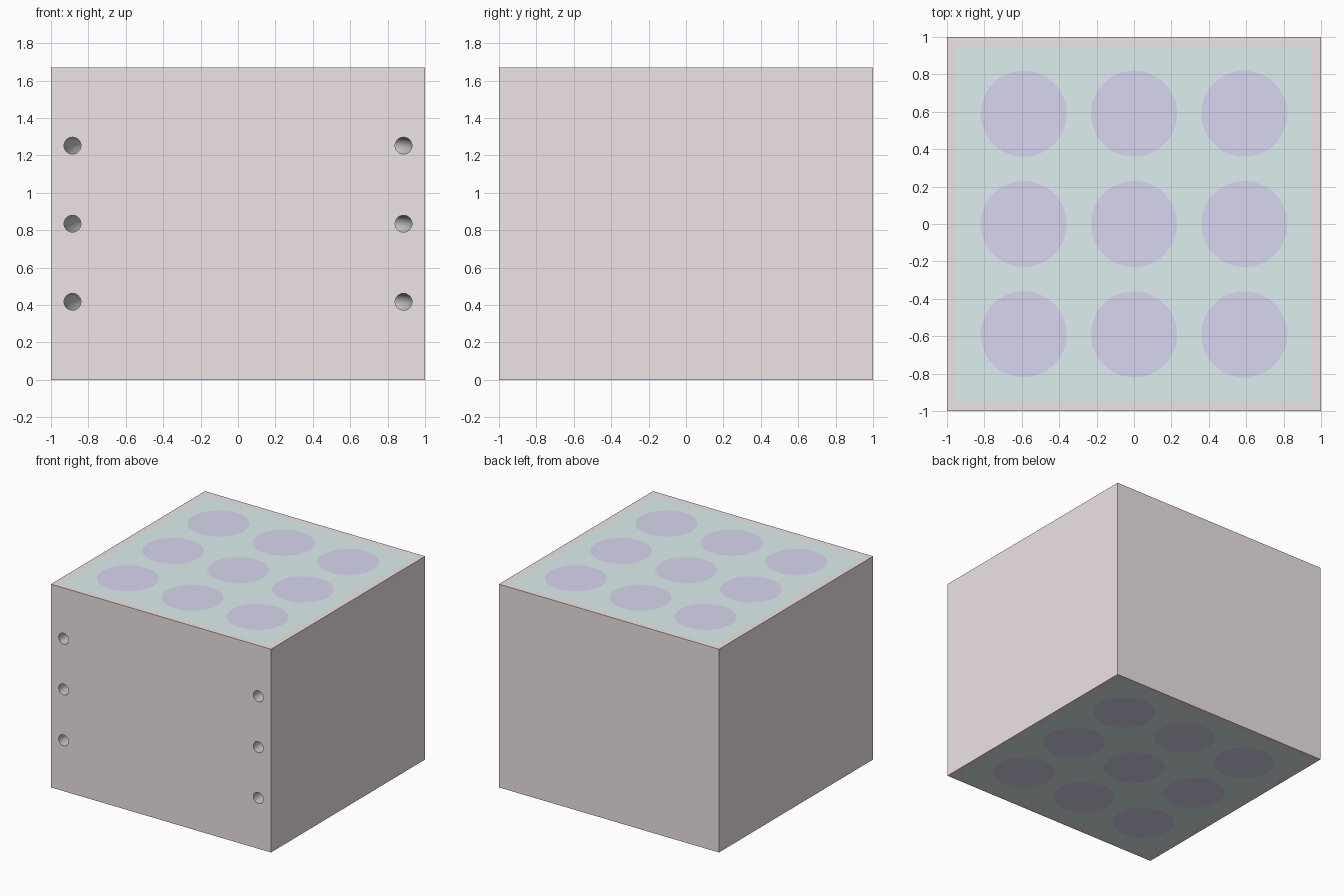
import bpy, bmesh, math
from mathutils import Vector

if "Cube" in bpy.data.objects:
    bpy.data.objects.remove(bpy.data.objects["Cube"])

H = 1.67          # overall height
PITCH = 0.59      # cell spacing
R_CELL = 0.23
R_CH = 0.045      # coolant channel radius
LANE = PITCH / 2  # bend radius around a cell


def material(name, rgb):
    m = bpy.data.materials.new(name)
    m.diffuse_color = (*rgb, 1)
    m.use_nodes = True
    m.node_tree.nodes["Principled BSDF"].inputs["Base Color"].default_value = m.diffuse_color
    return m


def make(name, bm, mat):
    bmesh.ops.recalc_face_normals(bm, faces=bm.faces)
    me = bpy.data.meshes.new(name)
    bm.to_mesh(me)
    bm.free()
    ob = bpy.data.objects.new(name, me)
    bpy.context.collection.objects.link(ob)
    if mat:
        me.materials.append(mat)
    return ob


def box(name, sx, sy, z0, z1, mat=None):
    bm = bmesh.new()
    bmesh.ops.create_cube(bm, size=1)
    for v in bm.verts:
        v.co = Vector((v.co.x * sx, v.co.y * sy, z0 if v.co.z < 0 else z1))
    return make(name, bm, mat)


def cylinder(name, x, y, r, z0, z1, mat=None):
    bm = bmesh.new()
    bmesh.ops.create_cone(bm, cap_ends=True, segments=64, radius1=r, radius2=r, depth=z1 - z0)
    bmesh.ops.translate(bm, verts=bm.verts, vec=(x, y, (z0 + z1) / 2))
    return make(name, bm, mat)


def cut(ob, cutter):
    mod = ob.modifiers.new("cut", 'BOOLEAN')
    mod.operation = 'DIFFERENCE'
    mod.solver = 'EXACT'
    mod.material_mode = 'TRANSFER'
    mod.object = cutter
    bpy.context.view_layer.objects.active = ob
    bpy.ops.object.modifier_apply(modifier=mod.name)


def smooth(ob):
    bpy.ops.object.select_all(action='DESELECT')
    ob.select_set(True)
    bpy.context.view_layer.objects.active = ob
    bpy.ops.object.shade_smooth_by_angle(angle=math.radians(30))


def channel(name, z, mat):
    # serpentine path: in at front left, around the cell columns, out at front right
    path = [(Vector((-3 * LANE, -1.1, z)), 0.0)]
    n = 24
    for cx, cy, s in ((-PITCH, PITCH, 1), (0, -PITCH, -1), (PITCH, PITCH, 1)):
        for i in range(n + 1):
            a = math.pi * i / n
            p = Vector((cx - LANE * math.cos(a), cy + s * LANE * math.sin(a), z))
            path.append((p, a if s > 0 else math.pi - a))
    path.append((Vector((3 * LANE, -1.1, z)), math.pi))
    bm = bmesh.new()
    rings = []
    for p, a in path:
        side = Vector((math.cos(a), -math.sin(a), 0))
        ring = []
        for k in range(32):
            t = math.tau * k / 32
            ring.append(bm.verts.new(p + R_CH * (math.cos(t) * side + Vector((0, 0, math.sin(t))))))
        rings.append(ring)
    for r0, r1 in zip(rings, rings[1:]):
        for k in range(32):
            j = (k + 1) % 32
            bm.faces.new((r0[k], r0[j], r1[j], r1[k]))
    bm.faces.new(rings[0])
    bm.faces.new(rings[-1])
    return make(name, bm, mat)


pink = material("casing_pink", (0.86, 0.77, 0.78))
teal = material("filler_teal", (0.73, 0.86, 0.86))
violet = material("cell_violet", (0.69, 0.67, 0.86))
grey = material("channel_grey", (0.8, 0.8, 0.8))

# outer casing, open at top and bottom
casing = box("casing", 2, 2, 0, H, pink)
cutters = [box("casing_cutter", 1.9, 1.9, -0.2, H + 0.2, pink)]
cut(casing, cutters[0])

# filler block with nine cells set flush into it
block = box("filler_block", 1.9, 1.9, 0, H, teal)
for i in range(9):
    x, y = (i % 3 - 1) * PITCH, (i // 3 - 1) * PITCH
    c = cylinder("cell_cutter", x, y, R_CELL, -0.2, H + 0.2, teal)
    cut(block, c)
    cutters.append(c)
    smooth(cylinder(f"cell_{i + 1}", x, y, R_CELL, 0, H, violet))

# three serpentine coolant channels opening through the front
for i in range(1, 4):
    c = channel("channel_cutter", H * i / 4, grey)
    cut(casing, c)
    cut(block, c)
    cutters.append(c)

smooth(casing)
smooth(block)
for c in cutters:
    bpy.data.objects.remove(c, do_unlink=True)
